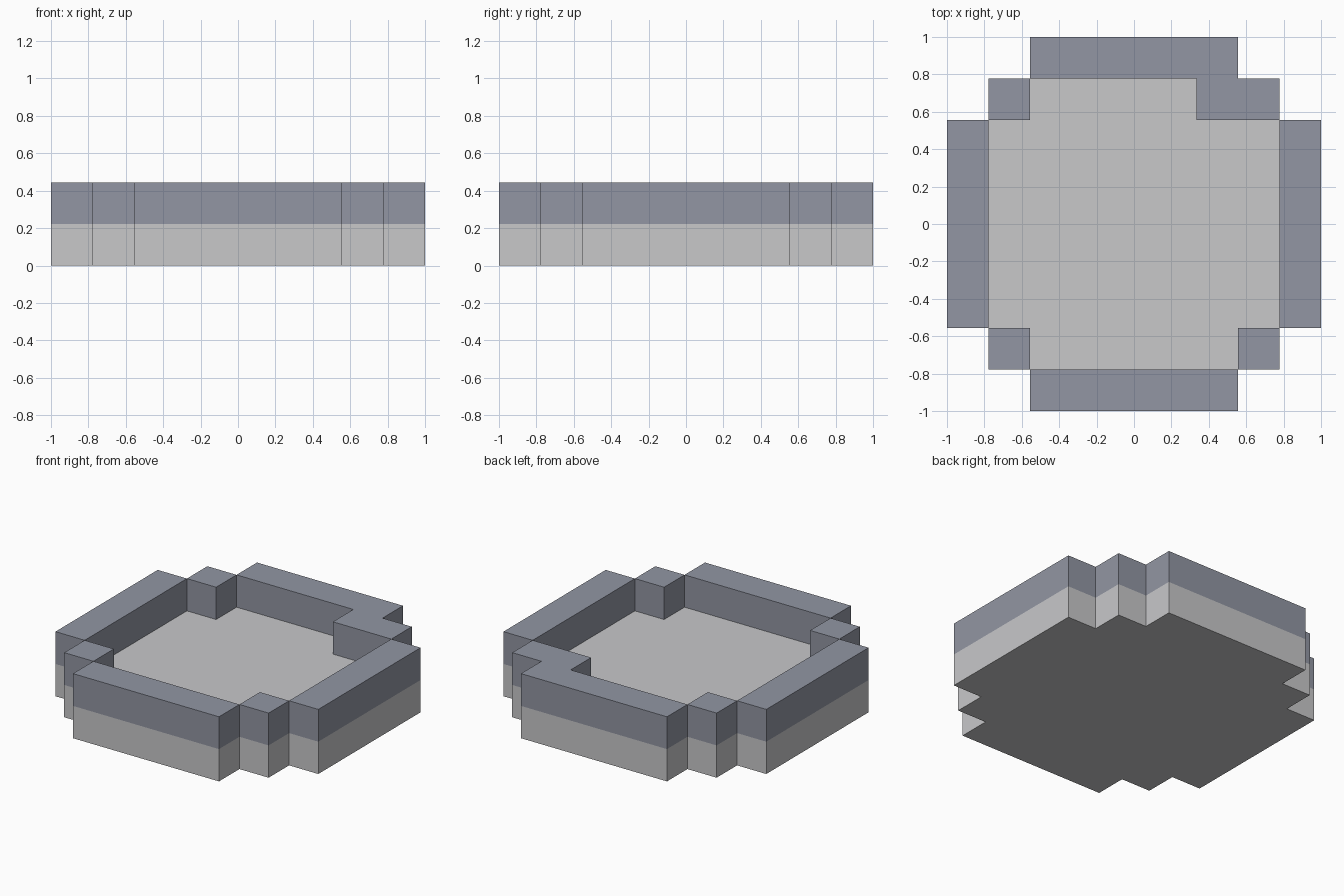
import bpy, bmesh

if "Cube" in bpy.data.objects:
    bpy.data.objects.remove(bpy.data.objects["Cube"])

U = 2 / 9  # edge of one block; the model is 9 x 9 x 2 blocks


def lin(c):
    c /= 255
    return c / 12.92 if c <= 0.04045 else ((c + 0.055) / 1.055) ** 2.4


def material(name, rgb):
    m = bpy.data.materials.new(name)
    m.diffuse_color = (*[lin(c) for c in rgb], 1)
    m.use_nodes = True
    m.node_tree.nodes["Principled BSDF"].inputs["Base Color"].default_value = m.diffuse_color
    return m


def block_layer(name, cells, level, mat, top, bottom):
    """Outer walls around the cells, plus the top and bottom cells that show."""
    bm = bmesh.new()

    def quad(pts):
        bm.faces.new([bm.verts.new((x * U, y * U, z * U)) for x, y, z in pts])

    z0, z1 = level, level + 1
    for x, y in sorted(cells):
        ring = [(x - .5, y - .5), (x + .5, y - .5), (x + .5, y + .5), (x - .5, y + .5)]
        for i, (dx, dy) in enumerate([(0, -1), (1, 0), (0, 1), (-1, 0)]):
            if (x + dx, y + dy) not in cells:
                a, b = ring[i], ring[(i + 1) % 4]
                quad([(*a, z0), (*b, z0), (*b, z1), (*a, z1)])
        if (x, y) in top:
            quad([(*p, z1) for p in ring])
        if (x, y) in bottom:
            quad([(*p, z0) for p in reversed(ring)])
    # Merge the grid into large flat faces
    bmesh.ops.remove_doubles(bm, verts=bm.verts, dist=1e-4)
    bmesh.ops.dissolve_limit(bm, angle_limit=0.01, verts=bm.verts, edges=bm.edges)
    me = bpy.data.meshes.new(name)
    bm.to_mesh(me)
    bm.free()
    me.materials.append(mat)
    ob = bpy.data.objects.new(name, me)
    bpy.context.collection.objects.link(ob)


# Stepped round plan: half-width of each row by distance from the middle
half = {0: 4, 1: 4, 2: 4, 3: 3, 4: 2}
disc = {(x, y) for y in range(-4, 5) for x in range(-4, 5) if abs(x) <= half[abs(y)]}

# Rim: outer ring of blocks, plus one extra block at the back right
rim = {(x, y) for x, y in disc if abs(x) == 4 or abs(y) == 4 or abs(x) == abs(y) == 3}
rim.add((2, 3))

block_layer("base_slab", disc, 0, material("light grey", (200, 200, 202)), disc - rim, disc)
block_layer("raised_rim", rim, 1, material("slate grey", (146, 150, 163)), rim, set())
